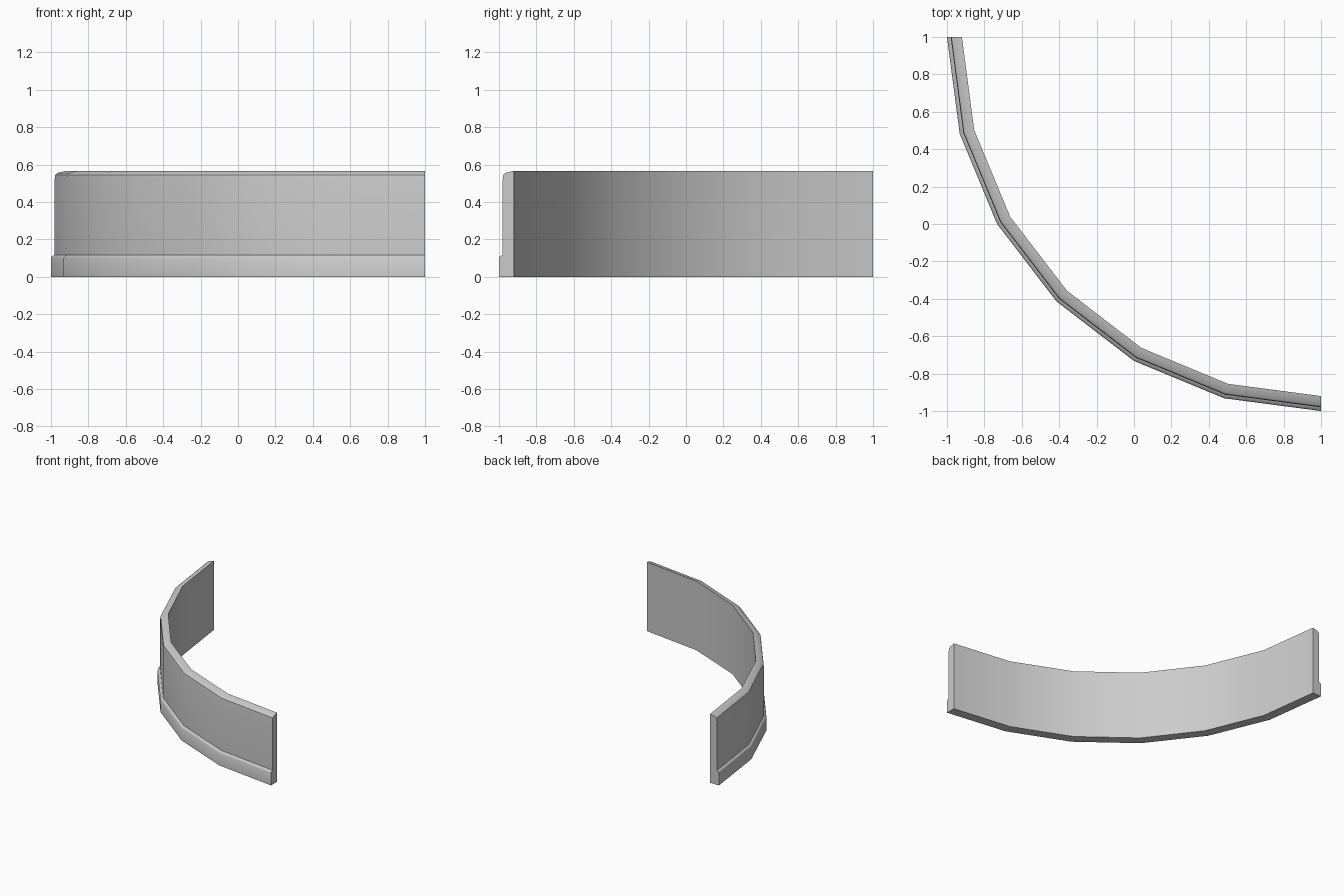
import bpy
import bmesh
from math import cos, sin, radians

cube = bpy.data.objects.get("Cube")
if cube:
    bpy.data.objects.remove(cube, do_unlink=True)

# Single grey paint
paint = bpy.data.materials.new("grey_paint")
paint.use_nodes = True
colour = (0.6, 0.6, 0.6, 1)
paint.diffuse_color = colour
paint.node_tree.nodes["Principled BSDF"].inputs["Base Color"].default_value = colour

# Board cross-section as (radius, height): plinth, step, face, rounded top, back
PROFILE = [(1.92, 0), (2, 0), (2, 0.1), (1.995, 0.11), (1.98, 0.117),
           (1.98, 0.52), (1.977, 0.545), (1.965, 0.556), (1.92, 0.567)]
SEGMENTS = 6

# Sweep the section through a quarter circle
bm = bmesh.new()
rings = []
for i in range(SEGMENTS + 1):
    a = radians(90 * i / SEGMENTS)
    rings.append([bm.verts.new((1 - r * cos(a), 1 - r * sin(a), z)) for r, z in PROFILE])
for near, far in zip(rings, rings[1:]):
    for j in range(len(PROFILE)):
        k = (j + 1) % len(PROFILE)
        bm.faces.new((near[j], near[k], far[k], far[j]))
# End caps
bm.faces.new(rings[0])
bm.faces.new(rings[-1])
bmesh.ops.recalc_face_normals(bm, faces=bm.faces)

mesh = bpy.data.meshes.new("curved_baseboard")
bm.to_mesh(mesh)
bm.free()
mesh.materials.append(paint)
board = bpy.data.objects.new("curved_baseboard", mesh)
bpy.context.collection.objects.link(board)

# Smooth along the curve, crisp at the ends and step
bpy.context.view_layer.objects.active = board
board.select_set(True)
bpy.ops.object.shade_smooth_by_angle(angle=radians(40))
